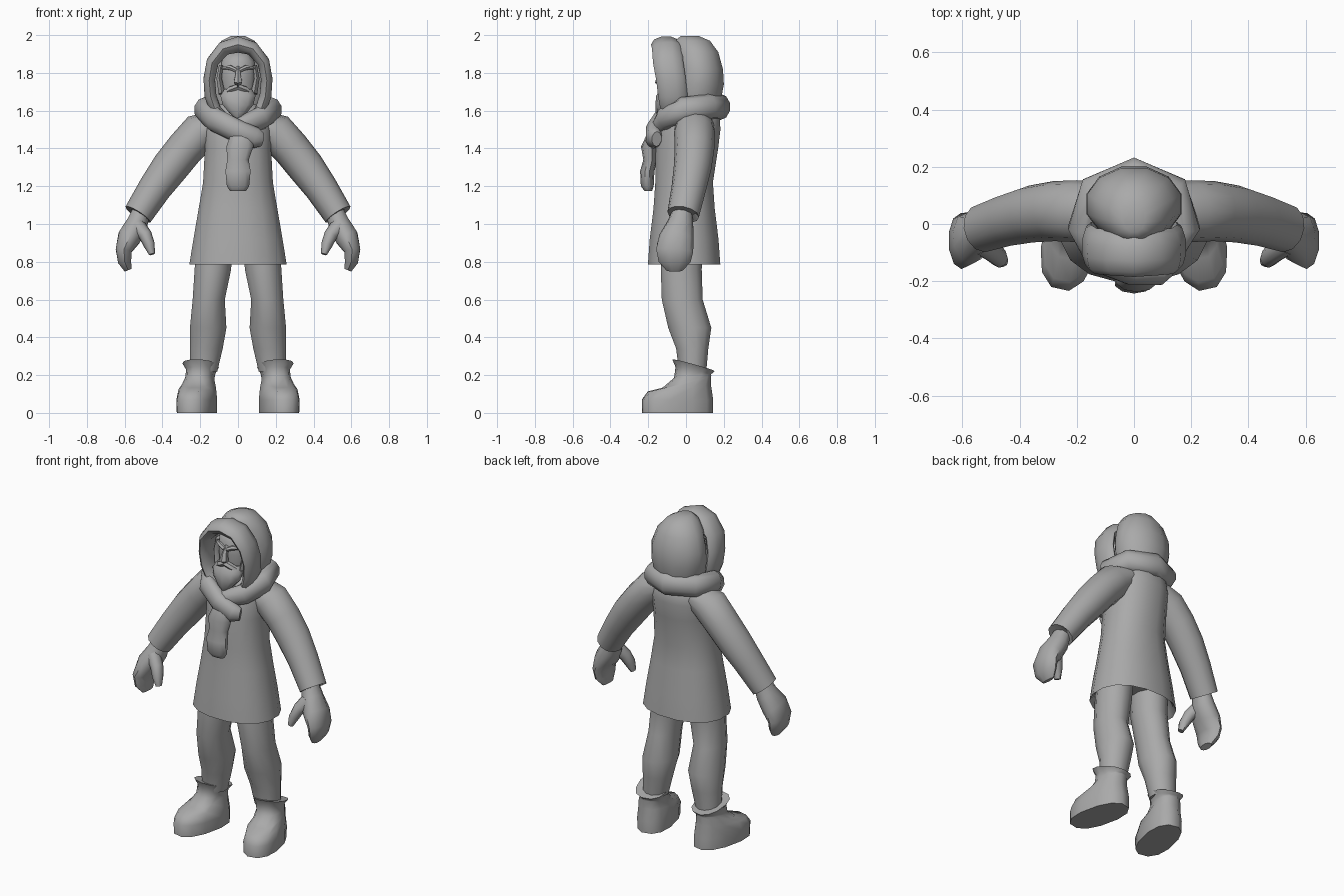
import bpy, bmesh, math
from mathutils import Vector

GREY = bpy.data.materials.new("plain_grey")
GREY.diffuse_color = (0.4, 0.4, 0.4, 1)


def skin(name, rings, mirror=False, angle=50, cap=True):
    """Bridge a list of point rings into a closed skin."""
    bm = bmesh.new()
    vs = [[bm.verts.new(p) for p in r] for r in rings]
    n = len(rings[0])
    for a, b in zip(vs, vs[1:]):
        for i in range(n):
            j = (i + 1) % n
            bm.faces.new((a[i], a[j], b[j], b[i]))
    if cap:
        bm.faces.new(vs[0][::-1])
        bm.faces.new(vs[-1])
    bmesh.ops.recalc_face_normals(bm, faces=bm.faces)
    me = bpy.data.meshes.new(name)
    bm.to_mesh(me)
    bm.free()
    me.materials.append(GREY)
    ob = bpy.data.objects.new(name, me)
    bpy.context.collection.objects.link(ob)
    bpy.ops.object.select_all(action='DESELECT')
    ob.select_set(True)
    bpy.context.view_layer.objects.active = ob
    bpy.ops.object.shade_smooth_by_angle(angle=math.radians(angle))
    if mirror:
        ob.modifiers.new("mirror", 'MIRROR').use_mirror_merge = False
    return ob


def loft(name, levels, n=12, yaw=0, slope=None, square=1.0, **kw):
    """Level ellipses (x, y, z, rx, ry); slope tilts chosen levels front to back."""
    rings = []
    for k, (x, y, z, rx, ry) in enumerate(levels):
        s = (slope or {}).get(k, 0)
        ring = []
        for i in range(n):
            t = 2 * math.pi * (i + .5) / n
            c, d = math.cos(t), math.sin(t)
            px = rx * math.copysign(abs(c) ** square, c)
            py = ry * math.copysign(abs(d) ** square, d)
            ring.append((x + px * math.cos(yaw) - py * math.sin(yaw),
                         y + px * math.sin(yaw) + py * math.cos(yaw), z + s * py))
        rings.append(ring)
    return skin(name, rings, **kw)


def sweep(name, path, n=10, ref=(0, 1, 0), **kw):
    """Ellipses (x, y, z, radius along ref, radius across) square to a path."""
    pts = [Vector(p[:3]) for p in path]
    rings = []
    for k, p in enumerate(path):
        t = (pts[min(k + 1, len(pts) - 1)] - pts[max(k - 1, 0)]).normalized()
        a = Vector(ref)
        a = (a - t * a.dot(t)).normalized()
        b = t.cross(a)
        rings.append([pts[k] + a * p[3] * math.cos(2 * math.pi * i / n)
                      + b * p[4] * math.sin(2 * math.pi * i / n) for i in range(n)])
    return skin(name, rings, **kw)


# Long coat with a hollow hem
loft("coat", [(0, 0, .88, .20, .15), (0, -.01, .80, .245, .18), (0, -.01, .785, .262, .195),
              (0, -.01, .92, .24, .185), (0, -.01, 1.08, .212, .165), (0, -.01, 1.22, .188, .155),
              (0, .005, 1.40, .178, .168), (0, .02, 1.50, .185, .165),
              (0, .03, 1.58, .165, .15), (0, .03, 1.64, .10, .10)], n=16, square=.88)

# Sleeves and mittens
sweep("sleeve", [(.10, .045, 1.54, .10, .07), (.20, .045, 1.485, .108, .105),
                 (.28, .045, 1.40, .105, .10), (.36, .035, 1.30, .10, .098),
                 (.44, .015, 1.19, .092, .088), (.53, -.015, 1.05, .085, .078),
                 (.524, -.015, 1.06, .06, .055)], n=12, mirror=True)
sweep("mitten", [(.515, -.02, 1.06, .055, .05), (.535, -.03, 1.0, .07, .06),
                 (.575, -.05, .93, .092, .065), (.605, -.06, .86, .098, .045),
                 (.60, -.06, .80, .085, .037), (.582, -.06, .755, .045, .02)],
      mirror=True)
sweep("thumb", [(.535, -.07, .99, .04, .045), (.49, -.10, .94, .038, .036),
                (.47, -.12, .89, .034, .03), (.455, -.13, .84, .02, .016)],
      n=8, mirror=True)

# Trouser legs
loft("leg", [(.125, -.02, .90, .10, .115), (.133, -.025, .76, .10, .112), (.155, -.02, .60, .088, .112),
             (.158, .02, .45, .10, .118), (.168, .033, .34, .09, .088),
             (.182, .035, .22, .075, .075)], mirror=True)

# Boots: splayed feet, narrow ankles and flared cuffs
loft("boot", [(.218, -.045, 0, .098, .192), (.218, -.045, .07, .10, .192),
              (.216, -.035, .13, .092, .17), (.21, .005, .165, .08, .13),
              (.20, .035, .195, .075, .098), (.195, .04, .225, .078, .095),
              (.198, .04, .252, .094, .112), (.198, .04, .25, .07, .08)],
     yaw=.22, slope={2: .1, 3: .25, 4: .1, 5: -.2, 6: -.28, 7: -.28}, square=.85, mirror=True)

# Hood shell and its thick rolled brim
loft("hood", [(0, .055, 1.57, .12, .11), (0, .06, 1.66, .155, .13), (0, .07, 1.74, .172, .135),
              (0, .07, 1.82, .17, .13), (0, .055, 1.91, .14, .12),
              (0, .035, 1.97, .09, .095), (0, .02, 1.995, .04, .05)], n=12)
arch = [(.06, -.085, 1.56, .04, .02), (.118, -.07, 1.60, .065, .032), (.146, -.07, 1.68, .078, .033),
        (.152, -.08, 1.77, .078, .032), (.134, -.095, 1.86, .08, .034), (.075, -.10, 1.93, .08, .04)]
sweep("hood_brim", arch + [(0, -.105, 1.95, .08, .045)]
      + [(-p[0],) + p[1:] for p in reversed(arch)])

# Head with nose, brows, side hair, moustache and beard
loft("head", [(0, -.03, 1.62, .07, .06), (0, -.035, 1.70, .09, .075), (0, -.035, 1.78, .095, .08),
              (0, -.035, 1.86, .09, .08), (0, -.02, 1.91, .06, .05)])
sweep("nose", [(0, -.105, 1.83, .012, .012), (0, -.13, 1.785, .022, .016),
               (0, -.138, 1.755, .028, .025), (0, -.115, 1.735, .015, .015)], n=6)
sweep("brow", [(.008, -.12, 1.812, .014, .012), (.04, -.115, 1.828, .015, .014),
               (.08, -.08, 1.825, .012, .008)], n=6, mirror=True)
sweep("side_hair", [(.09, -.06, 1.84, .03, .012), (.10, -.06, 1.77, .035, .016),
                    (.085, -.07, 1.69, .035, .02)], n=6, mirror=True)
sweep("moustache", [(0, -.125, 1.727, .022, .016), (.04, -.12, 1.712, .022, .018),
                    (.085, -.085, 1.68, .012, .008)], n=6, mirror=True)
loft("beard", [(0, -.085, 1.715, .075, .045), (0, -.10, 1.68, .098, .058), (0, -.11, 1.63, .085, .052),
               (0, -.12, 1.59, .05, .04), (0, -.125, 1.56, .016, .02)], n=10)

# Scarf wrapped around the neck, with one hanging end
sweep("scarf_wrap", [(.125, -.155, 1.45, .04, .028), (.09, -.17, 1.455, .058, .045),
                     (-.01, -.165, 1.495, .06, .05), (-.12, -.12, 1.55, .065, .052),
                     (-.178, -.01, 1.605, .068, .055), (-.14, .12, 1.62, .068, .055),
                     (0, .18, 1.62, .07, .055), (.14, .12, 1.62, .068, .055),
                     (.178, -.01, 1.605, .068, .055), (.12, -.11, 1.56, .062, .052),
                     (0, -.14, 1.51, .05, .045)], ref=(0, 0, 1))
loft("scarf_end", [(.02, -.175, 1.48, .06, .03), (.01, -.195, 1.41, .075, .043),
                   (0, -.19, 1.34, .06, .036), (0, -.205, 1.28, .07, .038),
                   (0, -.205, 1.20, .062, .034), (0, -.20, 1.175, .045, .02)], n=10)
